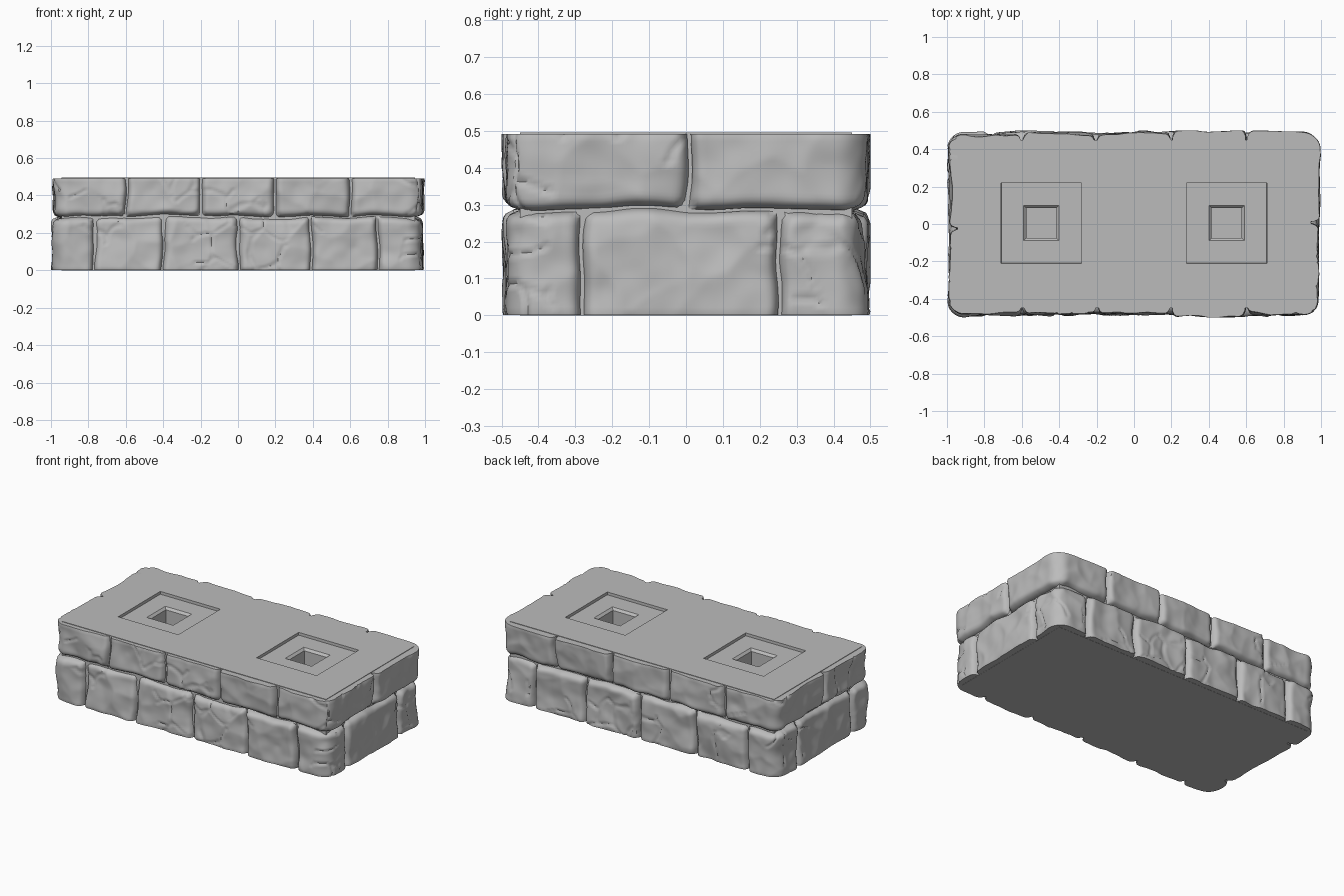
import bpy
import bmesh
import math
import random
from mathutils import Vector, noise

random.seed(4)

cube = bpy.data.objects.get("Cube")
if cube:
    bpy.data.objects.remove(cube, do_unlink=True)

HALF_X, HALF_Y, CORNER = 0.985, 0.485, 0.08
PERIMETER = 4 * (HALF_X + HALF_Y)
TOP = 0.495
ROUND = 0.035   # edge rounding of the stones
TUCK = 0.075    # how far stone edges run into the core

stone_grey = bpy.data.materials.new("stone_grey")
stone_grey.use_nodes = True
grey = (0.5, 0.5, 0.5, 1)
stone_grey.diffuse_color = grey
bsdf = stone_grey.node_tree.nodes["Principled BSDF"]
bsdf.inputs["Base Color"].default_value = grey
bsdf.inputs["Roughness"].default_value = 0.9


def add_object(name, bm):
    mesh = bpy.data.meshes.new(name)
    bm.to_mesh(mesh)
    bm.free()
    mesh.materials.append(stone_grey)
    obj = bpy.data.objects.new(name, mesh)
    bpy.context.collection.objects.link(obj)
    return obj


def clamp(v, limit):
    return max(-limit, min(limit, v))


def on_wall(s):
    """Point and outward normal at distance s around the rounded outline."""
    s %= PERIMETER
    a, b = HALF_X, HALF_Y
    if s < 2 * a:
        p = Vector((s - a, -b, 0))
    elif s < 2 * a + 2 * b:
        p = Vector((a, s - 2 * a - b, 0))
    elif s < 4 * a + 2 * b:
        p = Vector((3 * a + 2 * b - s, b, 0))
    else:
        p = Vector((-a, 4 * a + 3 * b - s, 0))
    q = Vector((clamp(p.x, a - CORNER), clamp(p.y, b - CORNER), 0))
    n = (p - q).normalized()
    return q + n * CORNER, n


def chisel(p):
    """Rough hewn relief: broad lumps, scooped facets and a few cracks."""
    lumps = 0.011 * noise.noise(p * 5) + 0.004 * noise.noise(p * 15)
    warped = p * 5.5 + 0.35 * noise.noise_vector(p * 6)
    near = noise.voronoi(warped)[0]
    scoop = 0.022 * (near[0] - 0.42)
    crack = 0
    if noise.noise(p * 3 + Vector((7, 2, 5))) > 0.12:
        crack = 0.009 * max(0, 1 - (near[1] - near[0]) / 0.09)
    return min(0.015, lumps + scoop - crack)


def spaced(start, end, step=0.0105):
    count = max(4, round((end - start) / step))
    return [start + (end - start) * i / count for i in range(count + 1)]


def stone(name, s0, s1, z0, z1, flush_low, flush_high):
    """One rounded stone wrapped on the outline, its rim tucked into the core."""
    columns, rows = spaced(s0, s1), spaced(z0, z1)
    columns = [columns[0]] + columns + [columns[-1]]
    rows = [rows[0]] + rows + [rows[-1]]
    lift = random.uniform(-0.004, 0.004)
    tilt = random.uniform(-0.012, 0.012)
    bm = bmesh.new()
    grid = []
    for i, s in enumerate(columns):
        line = []
        for j, z in enumerate(rows):
            base, normal = on_wall(s)
            p = base + Vector((0, 0, z))
            ds = max(0, ROUND - min(s - s0, s1 - s))
            dz = max(0, ROUND - min(z - z0 + flush_low, z1 - z + flush_high))
            h = min(ROUND, math.hypot(ds, dz))
            offset = math.sqrt(ROUND ** 2 - h ** 2) - ROUND
            offset += chisel(p) + lift + tilt * (z - z0) / (z1 - z0)
            if i in (0, len(columns) - 1) or j in (0, len(rows) - 1):
                offset = -TUCK
            # wavering joints, kept level at the base and the top
            hold = max(0, min(1, z / 0.1, (TOP - 0.003 - z) / 0.1))
            wobble = noise.noise_vector(p * 7)
            pos = on_wall(s + 0.012 * wobble.x)[0] + normal * min(offset, 0.015)
            pos.z = z + 0.012 * hold * wobble.z
            line.append(bm.verts.new(pos))
        grid.append(line)
    for a, b in zip(grid, grid[1:]):
        for j in range(len(rows) - 1):
            bm.faces.new((a[j], b[j], b[j + 1], a[j + 1]))
    obj = add_object(name, bm)
    bpy.ops.object.select_all(action='DESELECT')
    obj.select_set(True)
    bpy.context.view_layer.objects.active = obj
    bpy.ops.object.shade_smooth_by_angle(angle=math.radians(45))


def course(name, front, right, back, left, z0, z1, flush_low, flush_high):
    """A ring of stones; joints are x on front and back, y on the sides."""
    a, b = HALF_X, HALF_Y
    joints = [x + a for x in front] + [2 * a + b + y for y in right]
    joints += [3 * a + 2 * b - x for x in back]
    joints += [4 * a + 3 * b - y for y in left]
    joints.append(joints[0] + PERIMETER)
    gap = 0.005
    for k, (s0, s1) in enumerate(zip(joints, joints[1:]), 1):
        stone(f"{name}_stone_{k:02d}", s0 + gap, s1 - gap, z0, z1,
              flush_low, flush_high)


# Core slab with a flat top
xs = [-0.945, -0.71, -0.28, 0.28, 0.71, 0.945]
ys = [-0.45, -0.21, 0.22, 0.45]
bm = bmesh.new()
verts = [[bm.verts.new((x, y, 0)) for y in ys] for x in xs]
cells = [bm.faces.new((verts[i][j], verts[i + 1][j],
                       verts[i + 1][j + 1], verts[i][j + 1]))
         for i in range(len(xs) - 1) for j in range(len(ys) - 1)]
raised = bmesh.ops.extrude_face_region(bm, geom=cells, use_keep_orig=True)["geom"]
bmesh.ops.translate(bm, vec=(0, 0, TOP),
                    verts=[g for g in raised if isinstance(g, bmesh.types.BMVert)])
bmesh.ops.recalc_face_normals(bm, faces=bm.faces[:])

# Two shallow square recesses, each with a chamfered socket
pockets = [f for f in bm.faces if f.normal.z > 0.9
           and abs(abs(f.calc_center_median().x) - 0.495) < 0.05
           and abs(f.calc_center_median().y) < 0.1]
for face in pockets:
    for inset, drop in ((0.0005, 0.018), (0.12, 0), (0.014, 0.014), (0.0005, 0.09)):
        bmesh.ops.inset_individual(bm, faces=[face], thickness=inset,
                                   use_even_offset=True)
        bmesh.ops.translate(bm, vec=(0, 0, -drop), verts=face.verts[:])
add_object("core_slab", bm)

# Lower and upper rings of stones
lower = [-0.77, -0.4, 0, 0.39, 0.75]
upper = [-0.6, -0.2, 0.2, 0.6]
course("lower", lower, [-0.28, 0.25], lower[::-1], [0.26, -0.3],
       0.001, 0.282, 0.022, 0)
course("upper", upper, [0.01], upper[::-1], [-0.02],
       0.29, TOP - 0.003, 0, 0.022)
